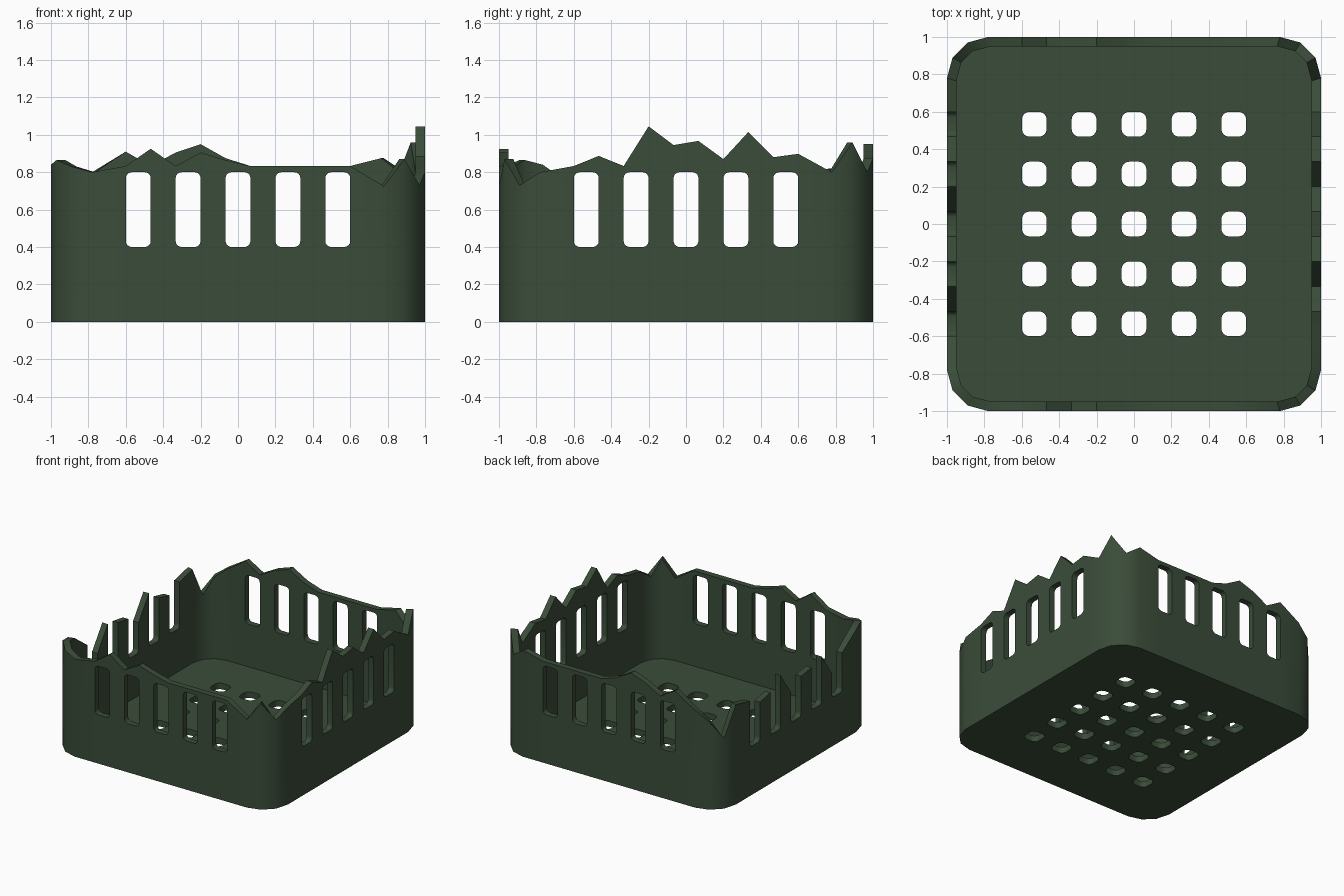
import bpy, bmesh, math
from mathutils import Matrix, Vector

if "Cube" in bpy.data.objects:
    bpy.data.objects.remove(bpy.data.objects["Cube"])

T = 0.05                       # wall and floor thickness
S = [(-0.6 + i * 0.4 / 3) for i in range(10)]   # slot edges along a wall
SLOTS = [-1.6 / 3 + i * 0.8 / 3 for i in range(5)]

# broken rim heights: at each slot edge, then at the four corner points that follow
front = [.833, .925, .833, .905, .865, .833, .833, .833, .833, .833]
right = [.833, .887, .833, 1.045, .945, .967, .87, 1.015, .88, .898]
back = [.833, .833, .833, .833, .833, .875, .95, .905, .833, .91]
left = [.78, .72, .75, .84, .65, .73, .75, .79, .60, .72]
corners = [[.725, .87, .73, .80], [.80, .96, .80, .875],
           [.80, .72, .58, .82], [.84, .865, .83, .80]]


def side_points(inset, k):
    """One wall plus its following corner, turned k quarter turns."""
    w = 1 - inset
    a, b, c = 0.78 - inset * 0.3, 0.89 - inset * 0.55, 0.97 - inset * 0.93
    pts = [(x, -w) for x in S] + [(a, -w), (b, -c), (c, -b), (w, -a)]
    rot = Matrix.Rotation(k * math.pi / 2, 3, 'Z')
    return [rot @ Vector((x, y, 0)) for x, y in pts]


def ring(bm, inset, heights):
    pts = [p for k in range(4) for p in side_points(inset, k)]
    return [bm.verts.new((p.x, p.y, h)) for p, h in zip(pts, heights)]


def finish(bm, name):
    bmesh.ops.recalc_face_normals(bm, faces=bm.faces)
    me = bpy.data.meshes.new(name)
    bm.to_mesh(me)
    bm.free()
    ob = bpy.data.objects.new(name, me)
    bpy.context.collection.objects.link(ob)
    return ob


# crate shell: outer and inner skins meeting at the jagged rim
rim = [h for wall, cor in zip((front, right, back, left), corners) for h in wall + cor]
n = len(rim)
bm = bmesh.new()
rings = [ring(bm, 0, [0] * n), ring(bm, 0, rim), ring(bm, T, rim), ring(bm, T, [T] * n)]
for lo, hi in zip(rings, rings[1:]):
    for i in range(n):
        j = (i + 1) % n
        bm.faces.new((lo[i], lo[j], hi[j], hi[i]))
bm.faces.new(rings[0])
bm.faces.new(rings[-1])
crate = finish(bm, "broken_crate")


def add_cutter(bm, w, h, r, depth, matrix):
    """Rounded rectangle prism centred on the origin, placed by matrix."""
    loop = []
    for q, (sx, sy) in enumerate(((1, 1), (-1, 1), (-1, -1), (1, -1))):
        for s in range(5):
            t = (q + s / 4) * math.pi / 2
            loop.append((sx * (w / 2 - r) + r * math.cos(t),
                         sy * (h / 2 - r) + r * math.sin(t)))
    ends = [[bm.verts.new(matrix @ Vector((x, y, z))) for x, y in loop]
            for z in (-depth / 2, depth / 2)]
    m = len(loop)
    for i in range(m):
        j = (i + 1) % m
        bm.faces.new((ends[0][i], ends[0][j], ends[1][j], ends[1][i]))
    bm.faces.new(ends[0])
    bm.faces.new(ends[1])


# cutters: drain holes in the floor, slots in walls, open-topped on the left
bm = bmesh.new()
W = 0.4 / 3
for x in SLOTS:
    for y in SLOTS:
        add_cutter(bm, W, W, 0.042, 0.2, Matrix.Translation((x, y, T / 2)))
for k in range(4):
    h = 0.8 if k == 3 else 0.4
    for x in SLOTS:
        m = (Matrix.Rotation(k * math.pi / 2, 4, 'Z')
             @ Matrix.Translation((x, -1 + T / 2, 0.4 + h / 2))
             @ Matrix.Rotation(math.pi / 2, 4, 'X'))
        add_cutter(bm, W, h, 0.032, 0.2, m)
cutter = finish(bm, "slot_cutter")
cutter.hide_render = True

mod = crate.modifiers.new("slots", 'BOOLEAN')
mod.operation = 'DIFFERENCE'
mod.solver = 'EXACT'
mod.object = cutter
bpy.context.view_layer.objects.active = crate
crate.select_set(True)
bpy.ops.object.modifier_apply(modifier=mod.name)
bpy.data.objects.remove(cutter)

# dark green plastic, smooth round corners
mat = bpy.data.materials.new("dark_green")
mat.diffuse_color = (0.043, 0.073, 0.041, 1)
mat.use_nodes = True
mat.node_tree.nodes["Principled BSDF"].inputs["Base Color"].default_value = mat.diffuse_color
crate.data.materials.append(mat)
bpy.ops.object.shade_smooth_by_angle(angle=math.radians(35))
